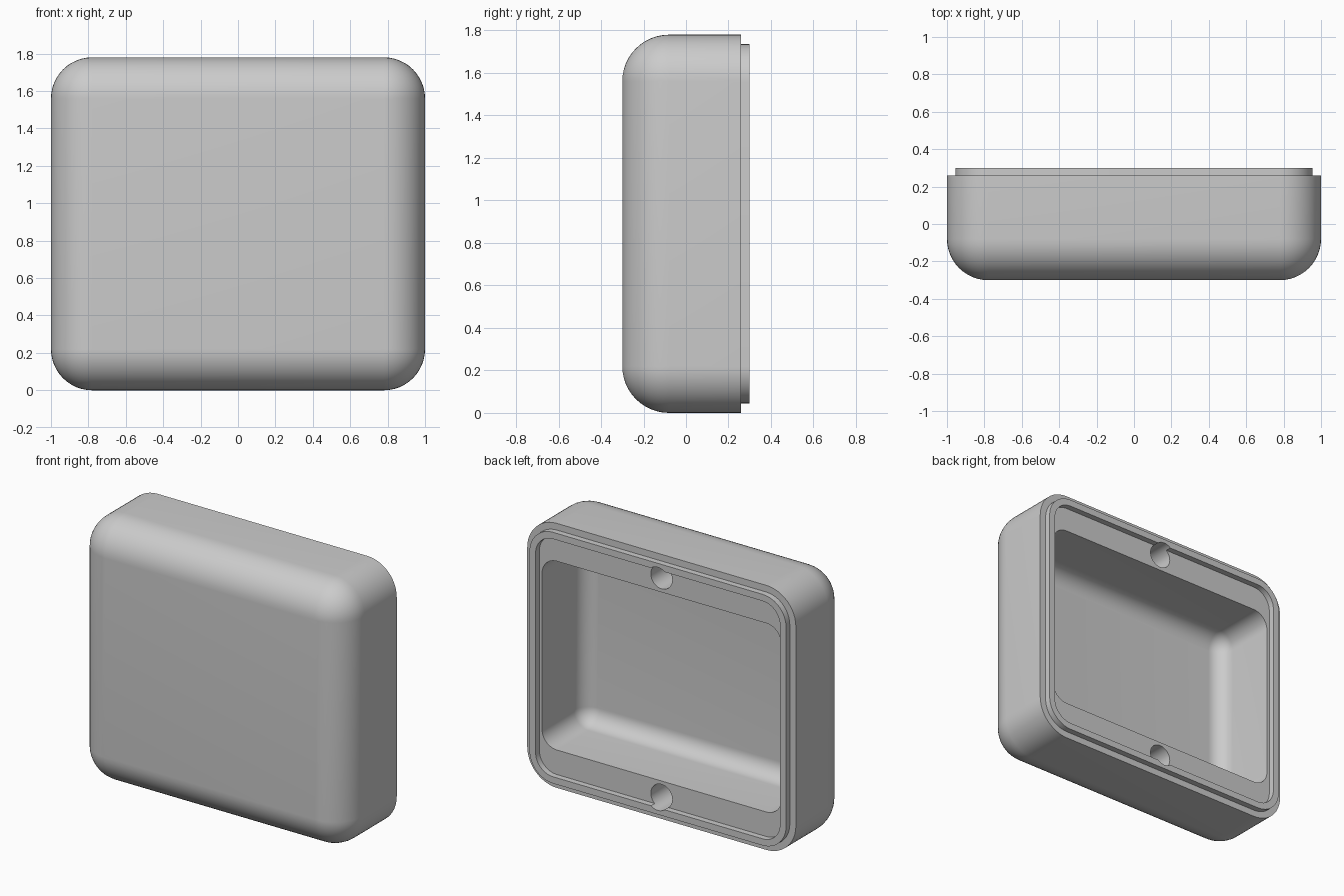
import bpy, bmesh
from math import sin, cos, pi, radians
from mathutils import Matrix

cube = bpy.data.objects.get("Cube")
if cube:
    bpy.data.objects.remove(cube, do_unlink=True)

HALF_W, HALF_H, MID_Z = 1.0, 0.89, 0.89
FRONT, RIM, BACK = -0.3, 0.26, 0.3
RADIUS, WALL = 0.22, 0.11
CAVITY_HALF_H = 0.635
STEPS = 12

grey = bpy.data.materials.new("plain grey")
grey.use_nodes = True
colour = (0.6, 0.6, 0.6, 1)
grey.diffuse_color = colour
grey.node_tree.nodes["Principled BSDF"].inputs["Base Color"].default_value = colour


def ring(bm, half_w, half_h, r, y):
    """Rounded rectangle facing along y."""
    verts = []
    for quarter, (sx, sz) in enumerate([(1, 1), (-1, 1), (-1, -1), (1, -1)]):
        for i in range(STEPS + 1):
            a = (quarter + i / STEPS) * pi / 2
            verts.append(bm.verts.new((sx * (half_w - r) + r * cos(a), y,
                                       MID_Z + sz * (half_h - r) + r * sin(a))))
    return verts


def fillet(r, y_flat):
    """Inset and y pairs of a quarter round, from the flat face to the side."""
    for i in range(STEPS + 1):
        a = i / STEPS * pi / 2
        yield r * (1 - sin(a)), y_flat + r * (1 - cos(a))


# Profile of the shell: rounded front, side, stepped lip, ledge, cavity
rings = [(HALF_W - d, HALF_H - d, RADIUS - d, y) for d, y in fillet(RADIUS, FRONT)]
for d, y in [(0, RIM), (0.045, RIM), (0.045, BACK), (0.09, BACK), (0.09, RIM)]:
    rings.append((HALF_W - d, HALF_H - d, RADIUS - d, y))
cavity_w = HALF_W - WALL
rings.append((cavity_w, CAVITY_HALF_H, WALL, RIM))
for d, y in reversed(list(fillet(WALL, FRONT + WALL))):
    rings.append((cavity_w - d, CAVITY_HALF_H - d, WALL - d, y))

bm = bmesh.new()
loops = [ring(bm, *args) for args in rings]
for a, b in zip(loops, loops[1:]):
    for i in range(len(a)):
        j = (i + 1) % len(a)
        bm.faces.new((a[i], a[j], b[j], b[i]))
bm.faces.new(loops[0])
bm.faces.new(loops[-1])
bmesh.ops.remove_doubles(bm, verts=bm.verts, dist=1e-5)
bmesh.ops.recalc_face_normals(bm, faces=bm.faces)
mesh = bpy.data.meshes.new("case_shell")
bm.to_mesh(mesh)
bm.free()
mesh.materials.append(grey)
shell = bpy.data.objects.new("case_shell", mesh)
bpy.context.collection.objects.link(shell)

# Blind screw holes in the top and bottom ledges
bm = bmesh.new()
for side in (-1, 1):
    place = Matrix.Translation((0, RIM - 0.1, MID_Z + side * 0.738))
    bmesh.ops.create_cone(bm, cap_ends=True, segments=40, radius1=0.08, radius2=0.08,
                          depth=0.5, matrix=place @ Matrix.Rotation(pi / 2, 4, "X"))
cut_mesh = bpy.data.meshes.new("hole_cutter")
bm.to_mesh(cut_mesh)
bm.free()
cut_mesh.materials.append(grey)
cutter = bpy.data.objects.new("hole_cutter", cut_mesh)
cutter.hide_render = True
bpy.context.collection.objects.link(cutter)

mod = shell.modifiers.new("screw_holes", "BOOLEAN")
mod.operation = "DIFFERENCE"
mod.solver = "EXACT"
mod.object = cutter
bpy.ops.object.select_all(action="DESELECT")
shell.select_set(True)
bpy.context.view_layer.objects.active = shell
bpy.ops.object.modifier_apply(modifier=mod.name)
bpy.data.objects.remove(cutter, do_unlink=True)
bpy.ops.object.shade_smooth_by_angle(angle=radians(30))
